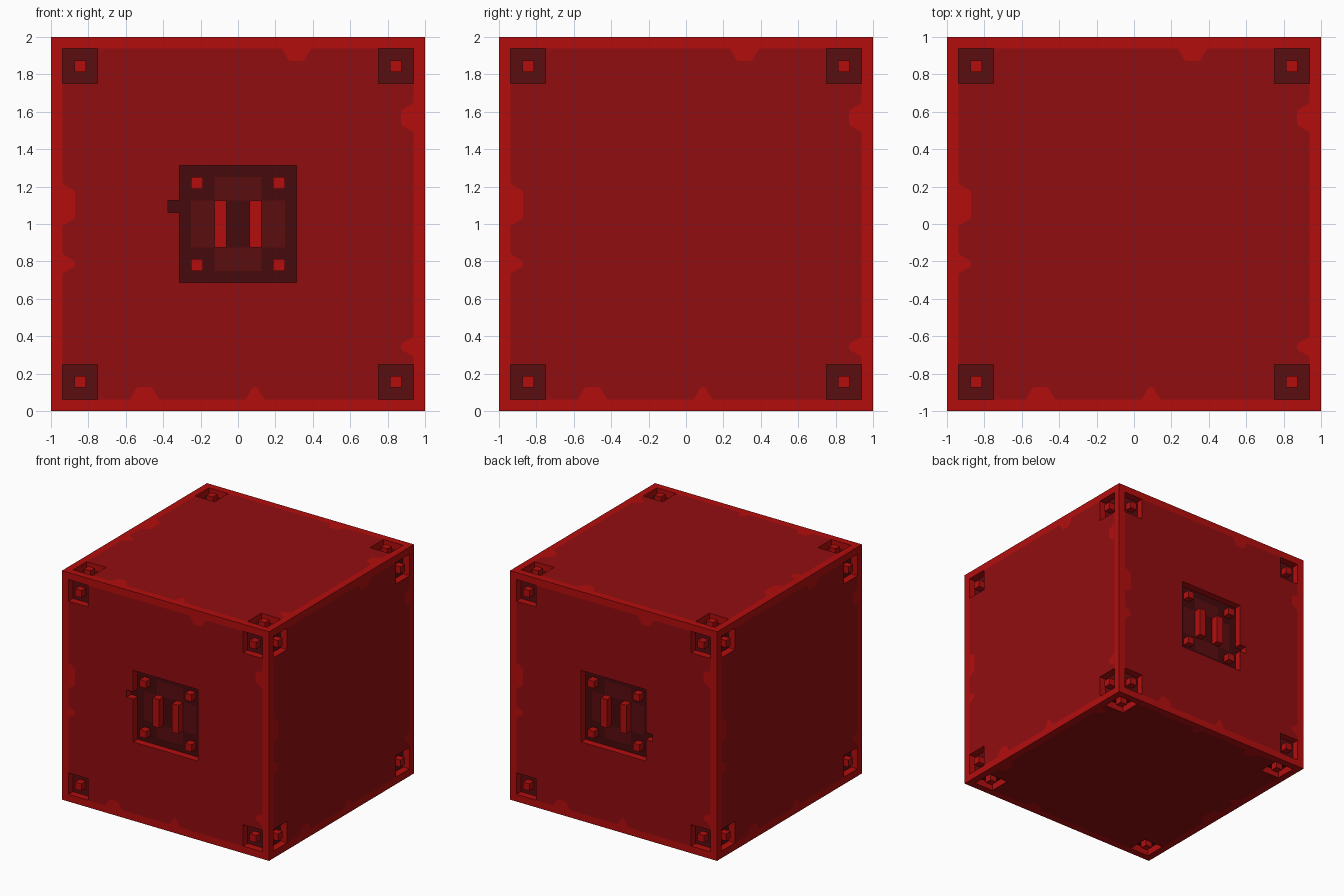
import bpy, bmesh
from mathutils import Vector

if "Cube" in bpy.data.objects:
    bpy.data.objects.remove(bpy.data.objects["Cube"])

P = 1 / 16          # grid unit: the cube is 32 units wide
DEPTH = P           # depth of every recess


def material(name, rgb):
    m = bpy.data.materials.new(name)
    m.diffuse_color = (*rgb, 1)
    m.use_nodes = True
    m.node_tree.nodes["Principled BSDF"].inputs["Base Color"].default_value = m.diffuse_color
    return m


MATS = [material("bright red", (0.45, 0.004, 0.004)),
        material("panel red", (0.285, 0.004, 0.005)),
        material("pocket maroon", (0.105, 0.004, 0.005)),
        material("recess maroon", (0.062, 0.003, 0.004))]
RED, PANEL, POCKET, RECESS = range(4)

X, Y, Z = Vector((1, 0, 0)), Vector((0, 1, 0)), Vector((0, 0, 1))
# each side: right axis, up axis, centre sign (+1 / -1 = turned by 180 degrees, 0 = none)
SIDES = [(X, Z, 1), (Y, Z, 0), (-X, Z, -1), (-Y, Z, 0), (X, Y, 0), (X, -Y, 0)]


def at(side, a, b, depth=0.0):
    """Point on a side: a, b in grid units, depth inwards."""
    u, v, _ = side
    return Z + u.cross(v) * (1 - depth) + u * (a * P) + v * (b * P)


def add_face(bm, points, normal, mat):
    f = bm.faces.new([bm.verts.new(p) for p in points])
    f.material_index = mat
    f.normal_update()
    if f.normal.dot(normal) < 0:
        f.normal_flip()


def finish(bm, name):
    bmesh.ops.remove_doubles(bm, verts=bm.verts, dist=1e-5)
    me = bpy.data.meshes.new(name)
    for m in MATS:
        me.materials.append(m)
    bm.to_mesh(me)
    bm.free()
    ob = bpy.data.objects.new(name, me)
    bpy.context.collection.objects.link(ob)
    return ob


def cell(a, b, core):
    """Depth and colour of the surface at grid position a, b."""
    m, n = abs(a), abs(b)
    if m > 15 or n > 15:
        return 0, RED
    if m > 12 and n > 12:
        return DEPTH, POCKET
    if core:
        a, b = a * core, b * core
        if m < 5 and n < 5:
            cross = (m < 2 and n < 4) or (m < 4 and n < 2)
            middle = m < 2 and n < 2
            return DEPTH, POCKET if cross and not middle else RECESS
        if -6 < a < -5 and 1 < b < 2:      # latch notch
            return DEPTH, RECESS
    return 0, PANEL


# Body: framed panels with sunken corner pockets and centre recesses
half = [1, 2, 4, 5, 6, 12, 15, 16]
LINES = [-h for h in reversed(half)] + half
bm = bmesh.new()
for side in SIDES:
    u, v, core = side
    n = u.cross(v)
    spans = list(zip(LINES, LINES[1:]))
    for i, (a0, a1) in enumerate(spans):
        for j, (b0, b1) in enumerate(spans):
            ca, cb = (a0 + a1) / 2, (b0 + b1) / 2
            d, mat = cell(ca, cb, core)
            add_face(bm, [at(side, a, b, d) for a, b in
                          ((a0, b0), (a1, b0), (a1, b1), (a0, b1))], n, mat)
            # walls towards the next cell right and above
            if i + 1 < len(spans):
                e = cell(sum(spans[i + 1]) / 2, cb, core)[0]
                if e != d:
                    add_face(bm, [at(side, a1, b0, d), at(side, a1, b1, d),
                                  at(side, a1, b1, e), at(side, a1, b0, e)],
                             u * (e - d), RED)
            if j + 1 < len(spans):
                e = cell(ca, sum(spans[j + 1]) / 2, core)[0]
                if e != d:
                    add_face(bm, [at(side, a0, b1, d), at(side, a1, b1, d),
                                  at(side, a1, b1, e), at(side, a0, b1, e)],
                             v * (e - d), RED)
finish(bm, "crate_body")


def add_peg(bm, side, a0, a1, b0, b1):
    """Block rising from a recess floor to the surface."""
    u, v, _ = side
    ring = [(a0, b0), (a1, b0), (a1, b1), (a0, b1)]
    add_face(bm, [at(side, a, b) for a, b in ring], u.cross(v), RED)
    for k in range(4):
        p, q = ring[k], ring[(k + 1) % 4]
        out = u * (p[0] + q[0] - a0 - a1) + v * (p[1] + q[1] - b0 - b1)
        add_face(bm, [at(side, *p), at(side, *q), at(side, *q, DEPTH),
                      at(side, *p, DEPTH)], out, RED)


# Corner bolts on every side, pins and handle bars in the two centre recesses
bolts, pins, bars = bmesh.new(), bmesh.new(), bmesh.new()
for side in SIDES:
    for sa in (-1, 1):
        for sb in (-1, 1):
            a, b = 13.5 * sa, 13.5 * sb
            add_peg(bolts, side, a - .5, a + .5, b - .5, b + .5)
            if side[2]:
                a, b = 3.5 * sa, 3.5 * sb
                add_peg(pins, side, a - .5, a + .5, b - .5, b + .5)
        if side[2]:
            add_peg(bars, side, 1.5 * sa - .5, 1.5 * sa + .5, -2, 2)
finish(bolts, "corner_bolts")
finish(pins, "recess_pins")
finish(bars, "handle_bars")

# Painted tabs: the frame colour spilling onto the panel
# edge (direction a, b), centre along the edge, half width
TABS = [((0, 1), 5.0, 1.0), ((1, 0), 9.1, 1.0), ((1, 0), -10.5, .6),
        ((-1, 0), 1.65, 1.55), ((-1, 0), -3.4, .6),
        ((0, -1), -8.0, 1.0), ((0, -1), 1.45, .55)]
bm = bmesh.new()
for side in SIDES:
    for (ea, eb), c, w in TABS:
        outline = [(-w - .25, 15), (-w, 14.6), (-w + .3, 14.05), (-w + .45, 13.95),
                   (w - .45, 13.95), (w - .3, 14.05), (w, 14.6), (w + .25, 15)]
        pts = [(ea * t, c + s) if ea else (c + s, eb * t) for s, t in outline]
        add_face(bm, [at(side, a, b, -.0015) for a, b in pts],
                 side[0].cross(side[1]), RED)
finish(bm, "painted_edge_tabs")
